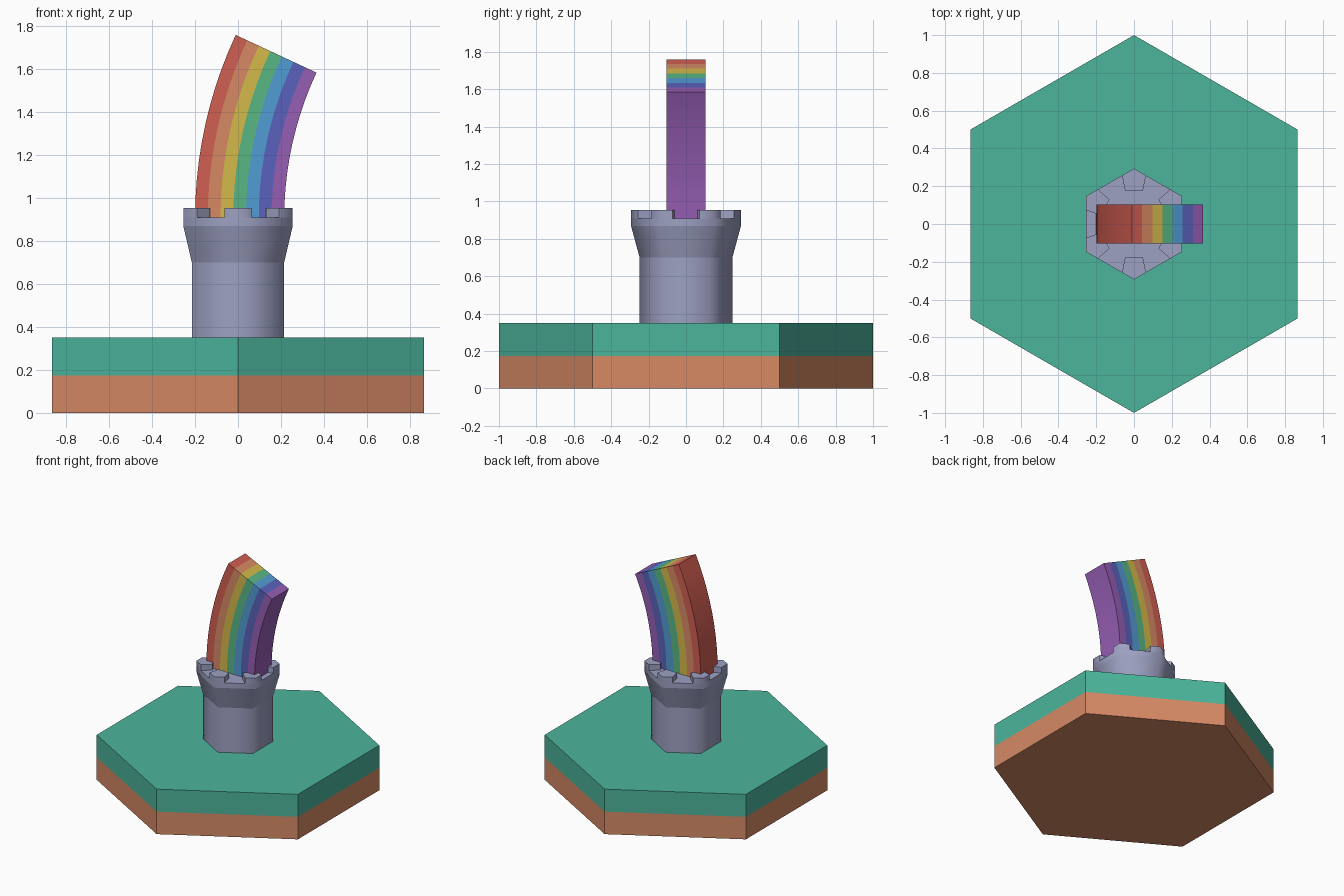
import bpy, bmesh, math
from math import sin, cos, radians

if "Cube" in bpy.data.objects:
    bpy.data.objects.remove(bpy.data.objects["Cube"])


def material(name, rgb):
    m = bpy.data.materials.new(name)
    lin = [((c / 255 + 0.055) / 1.055) ** 2.4 for c in rgb]
    m.diffuse_color = (*lin, 1)
    m.use_nodes = True
    m.node_tree.nodes["Principled BSDF"].inputs["Base Color"].default_value = m.diffuse_color
    return m


GRASS = material("grass_green", (76, 181, 156))
DIRT = material("earth_orange", (215, 138, 101))
STONE = material("stone_grey", (157, 161, 194))
STRIPES = [
    material("red", (209, 94, 82)), DIRT,
    material("yellow", (212, 186, 74)), material("leaf_green", (90, 183, 132)),
    material("blue", (82, 156, 212)), material("indigo", (90, 98, 188)),
    material("purple", (150, 94, 180)),
]


def finish(name, bm, mats, angle=None):
    bmesh.ops.recalc_face_normals(bm, faces=bm.faces)
    me = bpy.data.meshes.new(name)
    bm.to_mesh(me)
    bm.free()
    for m in mats:
        me.materials.append(m)
    ob = bpy.data.objects.new(name, me)
    bpy.context.collection.objects.link(ob)
    if angle:
        bpy.ops.object.select_all(action='DESELECT')
        ob.select_set(True)
        bpy.context.view_layer.objects.active = ob
        bpy.ops.object.shade_smooth_by_angle(angle=radians(angle))
    return ob


def polar(r, deg):
    return (r * cos(radians(deg)), r * sin(radians(deg)))


def hexagon(r):
    return [polar(r, 90 + 60 * i) for i in range(6)]


def loft(name, mat, rings, bottom=True, top=True, angle=None):
    """Join (outline, z) rings into a solid."""
    bm = bmesh.new()
    loops = [[bm.verts.new((x, y, z)) for x, y in pts] for pts, z in rings]
    for a, b in zip(loops, loops[1:]):
        n = len(a)
        for i in range(n):
            bm.faces.new((a[i], a[(i + 1) % n], b[(i + 1) % n], b[i]))
    if bottom:
        bm.faces.new(loops[0][::-1])
    if top:
        bm.faces.new(loops[-1])
    return finish(name, bm, [mat], angle)


# Hexagonal ground tile
loft("earth_layer", DIRT, [(hexagon(1), 0), (hexagon(1), 0.175)], top=False)
loft("grass_layer", GRASS, [(hexagon(1), 0.175), (hexagon(1), 0.35)], bottom=False)

# Tower body, smooth around its six corners
R_SHAFT, R_TOP = 0.248, 0.294
loft("tower_shaft", STONE, [(hexagon(R_SHAFT), 0.35), (hexagon(R_SHAFT), 0.70)],
     bottom=False, top=False, angle=65)
loft("tower_flare", STONE, [(hexagon(R_SHAFT), 0.70), (hexagon(R_TOP), 0.87)],
     bottom=False, top=False, angle=65)
loft("tower_platform", STONE, [(hexagon(R_TOP), 0.87), (hexagon(R_TOP), 0.91)],
     bottom=False, angle=65)

# Battlements: one block on each corner, reaching a quarter along both sides
corners = hexagon(R_TOP)
for i in range(6):
    c, p, n = corners[i], corners[i - 1], corners[(i + 1) % 6]
    quarter = lambda q: (c[0] * 0.75 + q[0] * 0.25, c[1] * 0.75 + q[1] * 0.25)
    a = 90 + 60 * i
    outline = [quarter(p), c, quarter(n), polar(0.183, a + 15), polar(0.183, a - 15)]
    loft(f"battlement_{i + 1}", STONE, [(outline, 0.91), (outline, 0.955)],
         bottom=False, angle=65)

# Rainbow: striped arc bending towards +x
CX, CZ, R_OUT, R_IN, SWEEP, HALF, SEG = 1.82, 0.906, 2.02, 1.605, 25, 0.104, 10
bm = bmesh.new()
N = len(STRIPES)


def layer(y):
    grid = []
    for i in range(N + 1):
        r = R_OUT + (R_IN - R_OUT) * i / N
        grid.append([bm.verts.new((CX - r * cos(radians(SWEEP * j / SEG)), y,
                                   CZ + r * sin(radians(SWEEP * j / SEG))))
                     for j in range(SEG + 1)])
    return grid


f, b = layer(-HALF), layer(HALF)


def face(verts, mat):
    bm.faces.new(verts).material_index = mat


for i in range(N):
    for j in range(SEG):
        for g in (f, b):
            face((g[i][j], g[i + 1][j], g[i + 1][j + 1], g[i][j + 1]), i)
    for j in (0, SEG):
        face((f[i][j], f[i + 1][j], b[i + 1][j], b[i][j]), i)
for i, mat in ((0, 0), (N, N - 1)):
    for j in range(SEG):
        face((f[i][j], f[i][j + 1], b[i][j + 1], b[i][j]), mat)
finish("rainbow", bm, STRIPES, angle=30)
